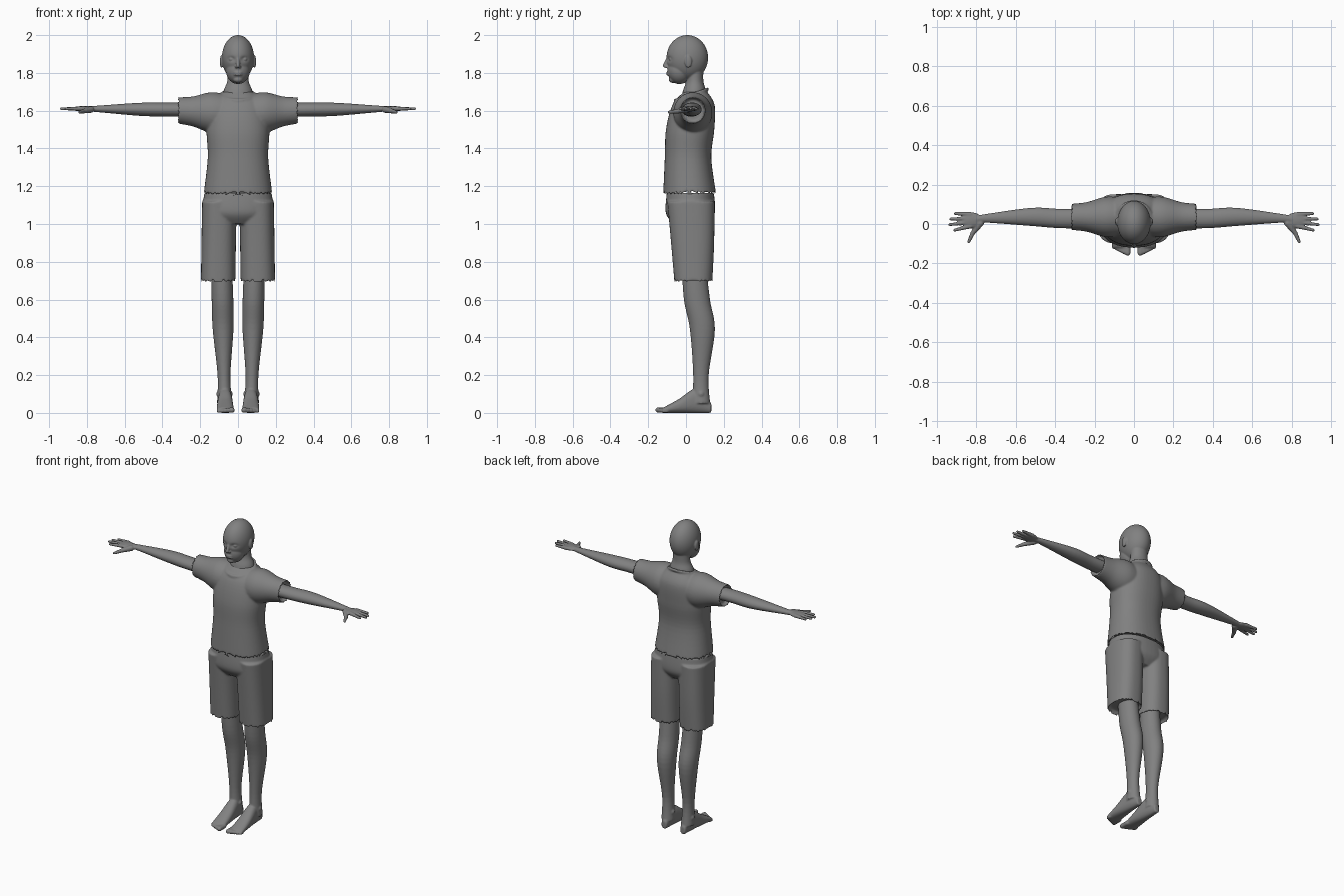
import bpy
import bmesh
from math import sin, cos, tau, exp, copysign
from mathutils import Vector, Matrix

default_cube = bpy.data.objects.get("Cube")
if default_cube:
    bpy.data.objects.remove(default_cube, do_unlink=True)

grey = bpy.data.materials.new("plain grey")
grey.use_nodes = True
grey.diffuse_color = (0.22, 0.22, 0.22, 1)
grey.node_tree.nodes["Principled BSDF"].inputs["Base Color"].default_value = grey.diffuse_color

# Coordinate order for each loft axis: the two cross-section axes, then the length
ORDER = {"z": (0, 1, 2), "x": (1, 2, 0), "y": (0, 2, 1)}


def spline(before, start, end, after, t):
    """Smooth curve from start to end, guided by the neighbouring values."""
    leave, arrive = (end - before) / 2, (after - start) / 2
    ease = t * t * (3 - 2 * t)
    swing = t * (1 - t) * ((1 - t) * leave - t * arrive)
    return start + (end - start) * ease + swing


def rounded(value, power):
    return copysign(abs(value) ** (2 / power), value)


def loft(bm, axis, rings, power=2, hollow=False, steps=6, sides=48):
    """Smooth tube through rings of (position, centre a, centre b, radius a, radius b)."""
    first, second, along = ORDER[axis]
    padded = [rings[0], *rings, rings[-1]]
    rows = [[spline(*values, step / steps) for values in zip(*padded[n:n + 4])]
            for n in range(len(rings) - 1) for step in range(steps)]
    rows.append(rings[-1])
    loops = []
    for position, centre_a, centre_b, radius_a, radius_b in rows:
        loop = []
        for n in range(sides):
            angle = tau * n / sides
            point = Vector()
            point[first] = centre_a + radius_a * rounded(cos(angle), power)
            point[second] = centre_b + radius_b * rounded(sin(angle), power)
            point[along] = position
            loop.append(bm.verts.new(point))
        loops.append(loop)
    faces = [bm.faces.new((low[n], low[n - 1], high[n - 1], high[n]))
             for low, high in zip(loops, loops[1:]) for n in range(sides)]
    opening = bm.faces.new(loops[-1])
    bmesh.ops.recalc_face_normals(bm, faces=faces + [opening, bm.faces.new(loops[0])])
    if hollow:
        bmesh.ops.inset_individual(bm, faces=[opening], thickness=0.012, depth=-0.03)


def blob(bm, centre, radii, detail=16):
    """Ball stretched to the given radii."""
    matrix = Matrix.Translation(centre) @ Matrix.Diagonal((*radii, 1))
    made = bmesh.ops.create_uvsphere(bm, u_segments=detail, v_segments=detail,
                                     radius=1, matrix=matrix)
    return made["verts"]


def rod(bm, start, end, start_radius, end_radius, count=12):
    """Round tapered rod made of overlapping balls, fused later."""
    for n in range(count):
        t = n / (count - 1)
        radius = start_radius + (end_radius - start_radius) * t
        blob(bm, Vector(start).lerp(Vector(end), t), (radius, radius, radius))


def mirror(bm):
    """Copy everything built so far to the other side."""
    everything = bm.verts[:] + bm.edges[:] + bm.faces[:]
    copy = bmesh.ops.duplicate(bm, geom=everything)["geom"]
    for vert in (item for item in copy if isinstance(item, bmesh.types.BMVert)):
        vert.co.x = -vert.co.x
    flipped = [item for item in copy if isinstance(item, bmesh.types.BMFace)]
    bmesh.ops.reverse_faces(bm, faces=flipped)


def finish(bm, name, voxel, smoothing):
    """Turn the built pieces into one fused, softened object."""
    mesh = bpy.data.meshes.new(name)
    bm.to_mesh(mesh)
    bm.free()
    mesh.materials.append(grey)
    part = bpy.data.objects.new(name, mesh)
    bpy.context.collection.objects.link(part)
    fuse = part.modifiers.new("fuse", "REMESH")
    fuse.mode = "VOXEL"
    fuse.voxel_size = voxel
    fuse.use_smooth_shade = True
    soften = part.modifiers.new("soften", "SMOOTH")
    soften.factor = 0.5
    soften.iterations = smoothing


# Shirt: sleeves, torso and collar
bm = bmesh.new()
sleeve = [(0.04, 0.1), (0.14, 0.108), (0.24, 0.079), (0.325, 0.069)]
loft(bm, "x", [(x, 0.036, 1.58 + x / 15, radius * 0.95, radius) for x, radius in sleeve],
     hollow=True)
mirror(bm)
torso = [(1.7, 0.05, 0.08), (1.63, 0.04, 0.145), (1.5, 0.022, 0.166),
         (1.35, 0.011, 0.16), (1.15, 0.02, 0.183)]
loft(bm, "z", [(z, 0, y, half, half * 0.77) for z, y, half in torso],
     power=2.3, hollow=True)
for n in range(64):
    across, back = cos(tau * n / 64), sin(tau * n / 64)
    blob(bm, (across * 0.086, 0.028 + back * 0.085, 1.684 + back * 0.03), (0.009, 0.009, 0.009))
finish(bm, "shirt", 0.006, 5)

# Shorts: two legs joined by the hips
bm = bmesh.new()
trouser = [(1.12, 0.026, 0.125), (0.9, 0.035, 0.114), (0.69, 0.039, 0.1)]
loft(bm, "z", [(z, 0.115 - z / 70, y, 0.091, depth) for z, y, depth in trouser],
     power=2.5, hollow=True)
mirror(bm)
hips = [(1.165, 0.178), (1.06, 0.186), (1, 0.13)]
loft(bm, "z", [(z, 0, 0.023, half, half * 0.7) for z, half in hips], power=2.3)
finish(bm, "shorts", 0.006, 5)

# Legs: shin, foot, toes and ankle bones
bm = bmesh.new()
shin = [(0.8, 0.04, 0.064), (0.6, 0.058, 0.069), (0.44, 0.087, 0.066),
        (0.2, 0.079, 0.041), (0.05, 0.08, 0.048)]
loft(bm, "z", [(z, 0.07 + z / 50, y, depth * 0.83, depth) for z, y, depth in shin])
foot = [(0.134, 0.018, 0.05), (0.06, 0.034, 0.13), (-0.04, 0.043, 0.072), (-0.12, 0.044, 0.028)]
loft(bm, "y", [(y, 0.068, height / 2, half, height / 2) for y, half, height in foot], power=2.4)
for n in range(5):
    x, radius = 0.032 + n * 0.0175, 0.015 - n / 700
    rod(bm, (x, -0.1, radius), (x, n * 0.007 - 0.147, radius), radius, radius, 6)
for x in (0.038, 0.105):
    blob(bm, (x, 0.08, 0.1), (0.01, 0.015, 0.016))
mirror(bm)
finish(bm, "legs", 0.005, 4)

# Arms: upper arm and forearm, palm, four fingers and a thumb
bm = bmesh.new()
arm = [(0.24, 0.028, 0.05), (0.38, 0.028, 0.049), (0.52, 0.036, 0.046),
       (0.75, 0.029, 0.022), (0.81, 0.022, 0.018)]
loft(bm, "x", [(x, y, 1.602 + x / 100, radius, radius * 0.75) for x, y, radius in arm])
blob(bm, (0.825, 0.019, 1.61), (0.056, 0.041, 0.014))
for n, reach in enumerate((0.91, 0.935, 0.93, 0.907)):
    rod(bm, (0.83, n * 0.02 - 0.011, 1.611), (reach, n * 0.028 - 0.031, 1.61), 0.012, 0.008)
thumb_joint = (0.818, -0.045, 1.597)
rod(bm, (0.78, 0.004, 1.606), thumb_joint, 0.018, 0.012)
rod(bm, thumb_joint, (0.839, -0.09, 1.592), 0.012, 0.008)
mirror(bm)
finish(bm, "arms", 0.004, 4)

# Head: skull and jaw with pressed eye sockets
bm = bmesh.new()
skull = blob(bm, (0, 0.007, 1.88), (0.085, 0.11, 0.12), 96)
jaw = blob(bm, (0, -0.035, 1.812), (0.063, 0.063, 0.071), 96)
for vert in skull + jaw:
    if vert.co.y < 0:
        sideways = (abs(vert.co.x) - 0.034) / 0.018
        upward = (vert.co.z - 1.873) / 0.012
        vert.co.y += exp(-sideways ** 2 - upward ** 2) * 0.012

# Face: ears, eyes, nostrils, nose, lips and chin
for side in (-1, 1):
    blob(bm, (side * 0.088, 0.012, 1.86), (0.008, 0.019, 0.033))
    blob(bm, (side * 0.034, -0.078, 1.872), (0.015, 0.013, 0.01))
    blob(bm, (side * 0.009, -0.102, 1.832), (0.008, 0.011, 0.007))
rod(bm, (0, -0.095, 1.88), (0, -0.112, 1.838), 0.008, 0.011)
for z in (1.791, 1.802):
    blob(bm, (0, -0.091, z), (0.024, 0.013, 0.006))
blob(bm, (0, -0.07, 1.765), (0.026, 0.022, 0.018))

# Neck, spreading into the chest inside the collar
neck = [(1.6, 0.035, 0.09), (1.7, 0.044, 0.077), (1.76, 0.047, 0.056), (1.85, 0.05, 0.055)]
loft(bm, "z", [(z, 0, y, radius, radius * 0.8) for z, y, radius in neck])
finish(bm, "head_and_neck", 0.004, 3)
